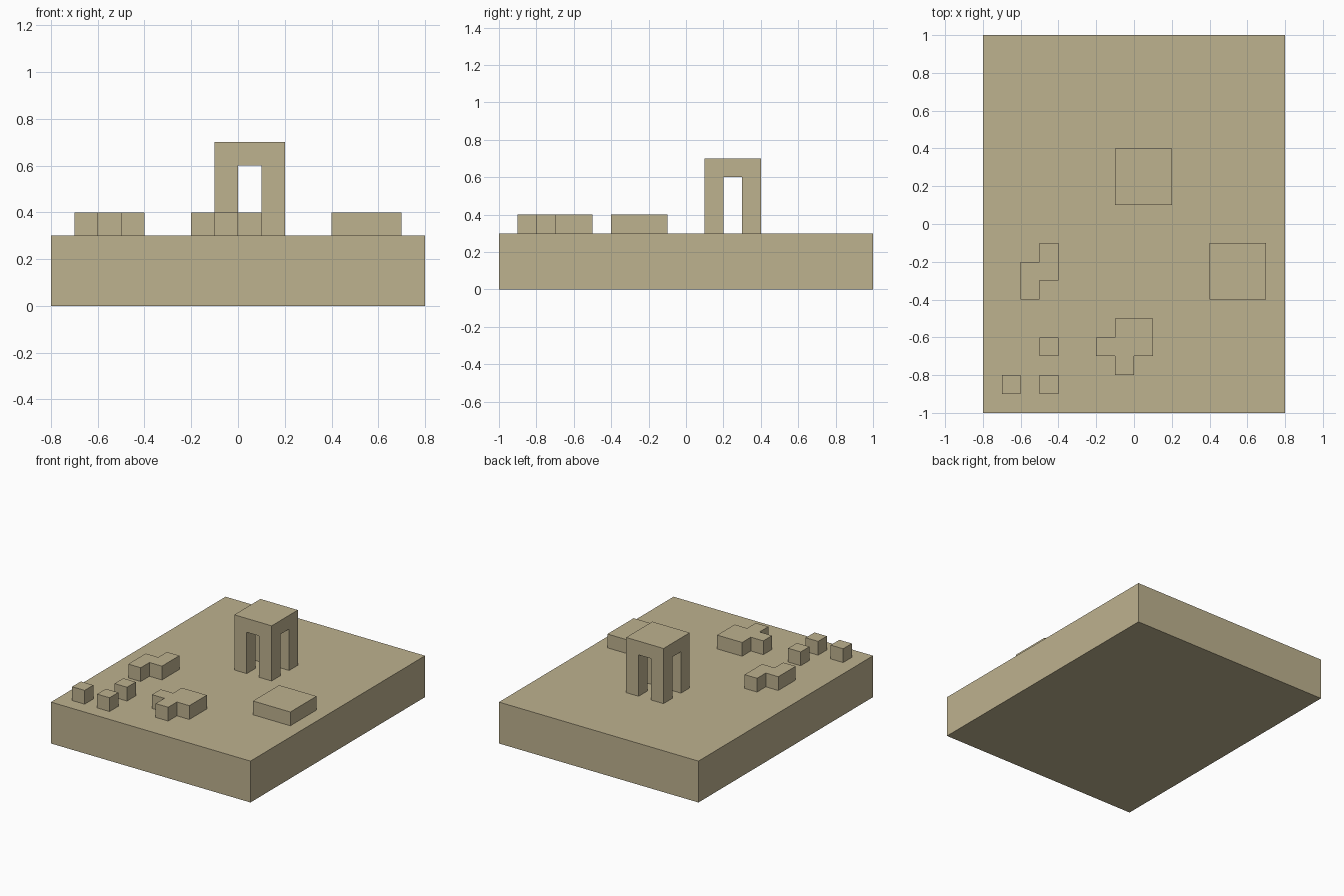
import bpy
import bmesh
import math
from mathutils import Vector

cube = bpy.data.objects.get("Cube")
if cube:
    bpy.data.objects.remove(cube, do_unlink=True)

# Single sandstone colour
SAND = (0.515, 0.445, 0.275, 1.0)
sand = bpy.data.materials.new("sandstone")
sand.use_nodes = True
sand.diffuse_color = SAND
sand.node_tree.nodes["Principled BSDF"].inputs["Base Color"].default_value = SAND

UNIT = 0.1    # edge of one block
GROUND = 3    # height of the base in blocks


def finish(name, bm):
    """Clean the block mesh, scale it from block units and add it to the scene."""
    bmesh.ops.recalc_face_normals(bm, faces=bm.faces)
    bmesh.ops.dissolve_limit(bm, angle_limit=math.radians(1),
                             verts=bm.verts, edges=bm.edges)
    bmesh.ops.scale(bm, vec=(UNIT, UNIT, UNIT), verts=bm.verts)
    mesh = bpy.data.meshes.new(name)
    bm.to_mesh(mesh)
    bm.free()
    mesh.materials.append(sand)
    bpy.context.collection.objects.link(bpy.data.objects.new(name, mesh))


def raise_faces(bm, faces, height):
    """Extrude faces vertically, leaving no inner face behind."""
    out = bmesh.ops.extrude_face_region(bm, geom=faces)["geom"]
    moved = [v for v in out if isinstance(v, bmesh.types.BMVert)]
    bmesh.ops.translate(bm, vec=Vector((0, 0, height)), verts=moved)


def prism(name, outline, bottom=GROUND, height=1):
    """Extrude a footprint, given in block units."""
    bm = bmesh.new()
    face = bm.faces.new([bm.verts.new((x, y, bottom)) for x, y in outline])
    raise_faces(bm, [face], height)
    finish(name, bm)


def block(name, x, y, width, depth, **kw):
    prism(name, [(x, y), (x + width, y), (x + width, y + depth), (x, y + depth)], **kw)


# Base slab and the low blocks on it
block("base", -8, -10, 16, 20, bottom=0, height=GROUND)
block("square_platform", 4, -4, 3, 3)
for name, x, y in (("outer_cube", -7, -9), ("front_cube", -5, -9), ("rear_cube", -5, -7)):
    block(name, x, y, 1, 1)

# Stepped low walls
prism("zigzag_wall", [(-6, -4), (-5, -4), (-5, -3), (-4, -3),
                      (-4, -1), (-5, -1), (-5, -2), (-6, -2)])
prism("stepped_platform", [(-1, -8), (0, -8), (0, -7), (1, -7), (1, -5),
                           (-1, -5), (-1, -6), (-2, -6), (-2, -7), (-1, -7)])

# Four-legged tower: a slab of three by three blocks with its corners drawn down
bm = bmesh.new()
bmesh.ops.create_grid(bm, x_segments=3, y_segments=3, size=1.5)
bmesh.ops.translate(bm, vec=(0.5, 2.5, GROUND + 3), verts=bm.verts)
under = list(bm.faces)
raise_faces(bm, under, 1)
corners = [f for f in under if f.is_valid]
corners = [f for f in corners
           if abs(f.calc_center_median().x - 0.5) > 0.5
           and abs(f.calc_center_median().y - 2.5) > 0.5]
for face in corners:
    raise_faces(bm, [face], -3)
# Remove any corner face left inside the tower
inner = [f for f in corners if f.is_valid and abs(f.calc_center_median().z - GROUND - 3) < 0.01]
bmesh.ops.delete(bm, geom=inner, context="FACES_ONLY")
finish("tower", bm)
